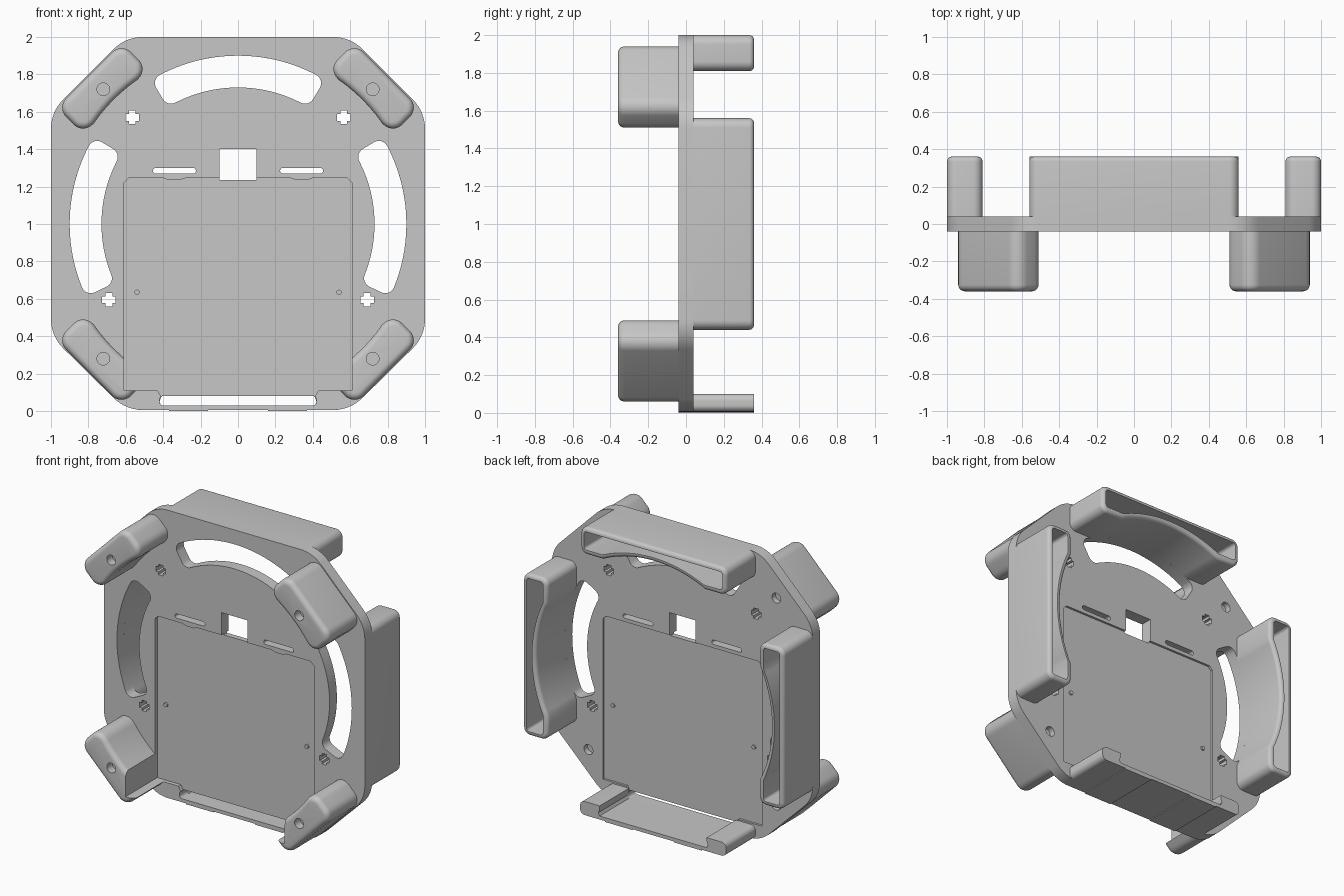
import bpy, bmesh
from math import sin, cos, asin, radians, degrees, sqrt, pi, atan2
from mathutils import Vector

if "Cube" in bpy.data.objects:
    bpy.data.objects.remove(bpy.data.objects["Cube"])

grey = bpy.data.materials.new("plain grey")
grey.use_nodes = True
colour = (0.57, 0.57, 0.57, 1)
grey.diffuse_color = colour
grey.node_tree.nodes["Principled BSDF"].inputs["Base Color"].default_value = colour

STEPS = 8


def rounded(pts, r):
    """Round the corners of a counter-clockwise convex outline."""
    out = []
    pts = [Vector(p) for p in pts]
    for i, p in enumerate(pts):
        a = (pts[i - 1] - p).normalized()
        b = (pts[(i + 1) % len(pts)] - p).normalized()
        half = a.angle(b) / 2
        bis = (a + b).normalized()
        c = p + bis * (r / sin(half))
        for k in range(STEPS + 1):
            ang = atan2(-bis.y, -bis.x) + (k / STEPS - 0.5) * (pi - 2 * half)
            out.append((c.x + r * cos(ang), c.y + r * sin(ang)))
    return out


def box(x0, x1, z0, z1):
    return [(x0, z0), (x1, z0), (x1, z1), (x0, z1)]


def circle(x, z, r, n=32):
    return [(x + r * cos(2 * pi * k / n), z + r * sin(2 * pi * k / n)) for k in range(n)]


def polar(r, deg):
    """Point at a clockwise angle from straight up, about the plate centre."""
    return (r * sin(radians(deg)), 1 + r * cos(radians(deg)))


def turn(pts, deg):
    """Rotate an outline about the centre of the plate."""
    c, s = cos(radians(deg)), sin(radians(deg))
    return [(x * c - (z - 1) * s, 1 + x * s + (z - 1) * c) for x, z in pts]


def bowed(w, r, z0, z1, rad):
    """Rounded box whose lower edge is hollowed by a ring of radius r."""
    pts = rounded(box(-w, w, z0, z1), rad)
    a = degrees(atan2(sqrt(r * r - (z0 - 1) ** 2), z0 - 1))
    bow = [polar(r, a * (k / 12 - 1)) for k in range(25)]
    return pts[:STEPS + 1] + bow + pts[STEPS + 1:]


def arc_slot(a0, a1, r0=0.73, r1=0.9, q=0.05):
    """Ring sector with rounded corners."""
    out = []
    for rc, a, sign, start in ((r1 - q, a1, 1, 0), (r0 + q, a1, 1, 90),
                               (r0 + q, a0, -1, 180), (r1 - q, a0, -1, 270)):
        mid = a - sign * degrees(asin(q / rc))
        cx, cz = polar(rc, mid)
        first, last = a + start, a + start + 90
        if start == 0:
            first = mid
        elif start == 90:
            last = mid + 180
        elif start == 180:
            first = mid + 180
            # inner edge of the slot
            out += [polar(r0, a1 - 5 + (a0 - a1 + 10) * k / 20) for k in range(21)]
        else:
            last = mid + 360
        for k in range(STEPS + 1):
            t = radians(first + (last - first) * k / STEPS)
            out.append((cx + q * sin(t), cz + q * cos(t)))
    return out + [polar(r1, a0 + 5 + (a1 - a0 - 10) * k / 20) for k in range(21)]


def plus(x, z, a=0.036, b=0.018):
    pts = []
    for k in range(4):
        for u, v in ((a, -b), (a, b), (b, b)):
            for _ in range(k):
                u, v = -v, u
            pts.append((x + u, z + v))
    return pts


def prism(name, pts, y0, y1, fillet=0, at=None):
    """Extrude an outline in xz along y, rounding the rim at y = at."""
    bm = bmesh.new()
    f = bm.faces.new([bm.verts.new((x, y0, z)) for x, z in pts])
    new = bmesh.ops.extrude_face_region(bm, geom=[f])["geom"]
    bmesh.ops.translate(bm, vec=(0, y1 - y0, 0),
                        verts=[v for v in new if isinstance(v, bmesh.types.BMVert)])
    bmesh.ops.recalc_face_normals(bm, faces=bm.faces)
    if fillet:
        rim = [e for e in bm.edges if all(abs(v.co.y - at) < 1e-4 for v in e.verts)]
        bmesh.ops.bevel(bm, geom=rim, offset=fillet, segments=5, profile=0.5, affect="EDGES")
    me = bpy.data.meshes.new(name)
    bm.to_mesh(me)
    bm.free()
    me.materials.append(grey)
    ob = bpy.data.objects.new(name, me)
    bpy.context.collection.objects.link(ob)
    return ob


def hole(pts, y0=-0.5, y1=0.5):
    ob = prism("cutter", pts, y0, y1)
    ob.hide_render = True
    return ob


def cut(ob, cutters):
    """Subtract each cutter and bake the result."""
    for c in cutters:
        m = ob.modifiers.new("cut", "BOOLEAN")
        m.operation, m.solver, m.object = "DIFFERENCE", "EXACT", c
    dg = bpy.context.evaluated_depsgraph_get()
    me = bpy.data.meshes.new_from_object(ob.evaluated_get(dg))
    ob.modifiers.clear()
    ob.data = me
    for c in cutters:
        bpy.data.objects.remove(c)


# Main plate
low = 0.006
octagon = [(-0.6, low), (0.6, low), (1, 0.4), (1, 1.6), (0.6, 2), (-0.6, 2), (-1, 1.6), (-1, 0.4)]
plate = prism("base_plate", rounded(octagon, 0.22), -0.04, 0.04)

# Screen recess, slots and holes
half = [(0.41, 0.075), (0.43, 0.11), (0.61, 0.11), (0.61, 1.22), (0.585, 1.245)]
screen = half + [(-x, z) for x, z in reversed(half)]
cutters = [hole(turn(arc_slot(a0, a1), d))
           for d, a0, a1 in ((0, -31, 31), (90, -25.5, 31), (-90, -31, 25.5))]
cutters += [hole(screen, -0.5, -0.012), hole(screen, 0.025, 0.5),
            hole(rounded(box(-0.42, 0.42, 0.03, 0.08), 0.02)),
            hole(box(-0.1, 0.1, 1.235, 1.4))]
for s in (-1, 1):
    cutters += [hole(rounded(box(s * 0.34 - 0.115, s * 0.34 + 0.115, 1.27, 1.3), 0.0149)),
                hole(plus(s * 0.565, 1.57)), hole(plus(s * 0.69, 0.595))]
    cutters += [hole(circle(s * 0.72, z, 0.034), 0, 0.5) for z in (0.285, 1.72)]
cut(plate, cutters)
parts = [plate]

# Screen tabs, pegs and the thin pads underneath
for s, side in ((-1, "right"), (1, "left")):
    tab = [(s * 0.34 + x, z) for x, z in ((-0.06, 1.246), (-0.03, 1.235), (0.03, 1.235), (0.06, 1.246))]
    parts.append(prism(side + "_screen_tab", tab, -0.04, -0.012))
    parts.append(prism(side + "_screen_peg", circle(s * 0.54, 0.635, 0.014, 16), -0.025, 0.035))
    pad = box(s * 0.265 - 0.105, s * 0.265 + 0.105, 0, 0.01)
    parts.append(prism(side + "_bottom_pad", pad, -0.04, 0.36))

# Corner feet on the front
for name, d in (("upper_left", -45), ("upper_right", 45), ("lower_right", 135), ("lower_left", 225)):
    outline = turn(bowed(0.245, 0.94, 1.926, 2.125, 0.07), d)
    foot = prism(name + "_foot", outline, -0.36, -0.04, 0.035, -0.36)
    x, z = turn([(0, 1 + 0.72 * sqrt(2))], d)[0]
    cutters = [hole(circle(x, z, 0.034), -0.5, -0.3)]
    if "lower" in name:
        cutters.append(hole(screen))
    cut(foot, cutters)
    parts.append(foot)

# Hollow guards on the back
for name, d in (("top", 0), ("right", 90), ("left", -90)):
    guard = prism(name + "_guard", turn(bowed(0.56, 0.9, 1.81, 2, 0.05), d), 0.04, 0.36, 0.025, 0.36)
    cut(guard, [hole(turn(bowed(0.53, 0.93, 1.845, 1.97, 0.02), d), 0.06, 0.5)])
    parts.append(guard)

# Bottom tray on the back, open in the middle
tray = prism("bottom_tray", rounded(box(-0.56, 0.56, low, 0.1), 0.035), 0.04, 0.36)
cut(tray, [hole([(-0.41, 0.03), (0.41, 0.03), (0.42, 0.05), (0.41, 0.075), (0.41, 0.2),
                 (-0.41, 0.2), (-0.41, 0.075), (-0.42, 0.05)])])
parts.append(tray)

# Smooth the rounded parts, keep the edges sharp
bpy.ops.object.select_all(action="DESELECT")
for ob in parts:
    ob.select_set(True)
bpy.context.view_layer.objects.active = plate
bpy.ops.object.shade_smooth_by_angle(angle=radians(30))
